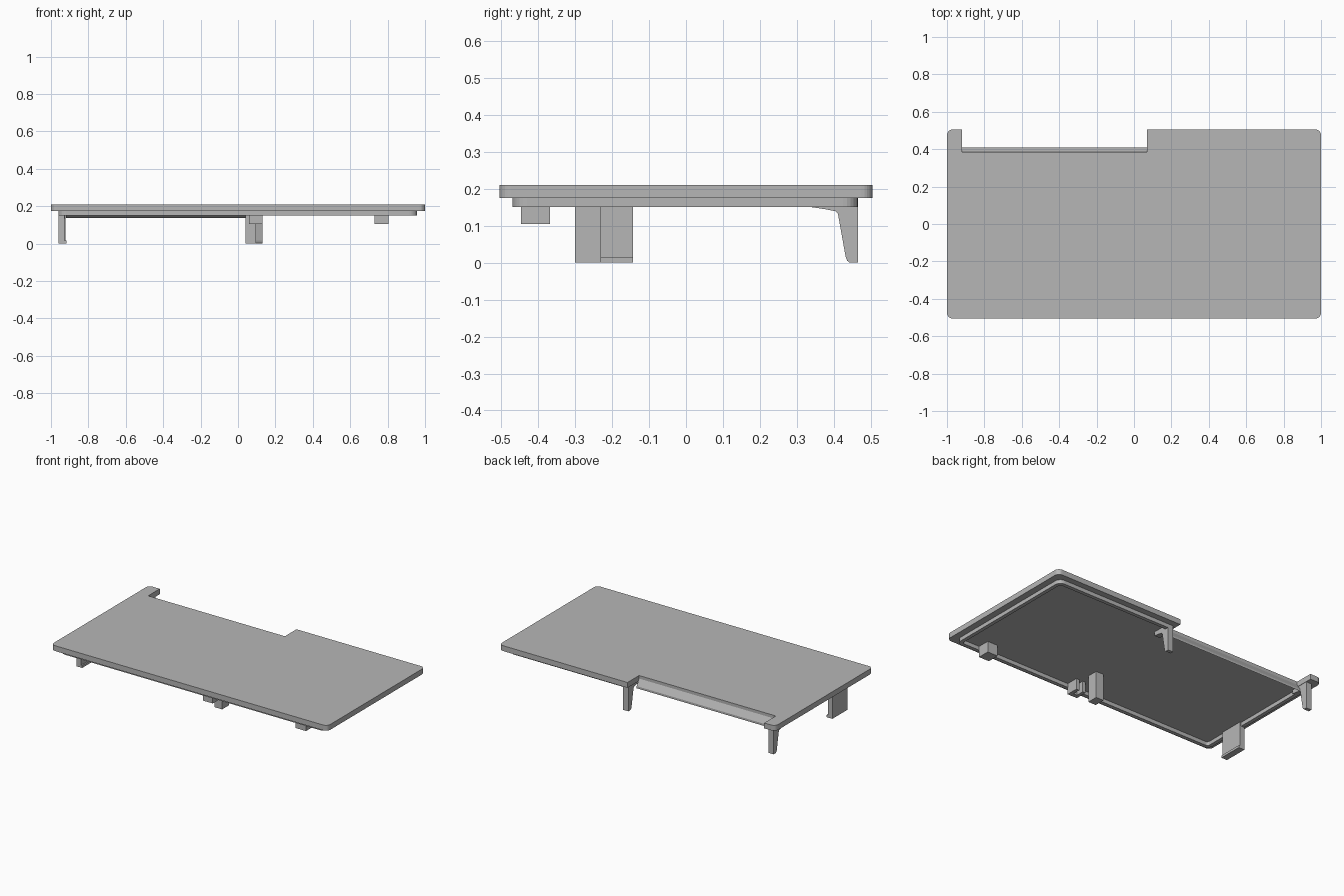
import bpy, bmesh
from math import pi, cos, sin
from mathutils import Vector

if "Cube" in bpy.data.objects:
    bpy.data.objects.remove(bpy.data.objects["Cube"], do_unlink=True)

GREY = (0.47, 0.47, 0.47, 1)
mat = bpy.data.materials.new("plain grey")
mat.use_nodes = True
mat.diffuse_color = GREY
mat.node_tree.nodes["Principled BSDF"].inputs["Base Color"].default_value = GREY

TOP, UNDER, RIM = 0.21, 0.175, 0.15


def prism(name, pts, lo, hi, axis="z"):
    """Extrude a 2D outline: (x, y) along z, or (y, z) along x."""
    place = {"z": lambda a, b, t: (a, b, t), "x": lambda a, b, t: (t, a, b)}[axis]
    bm = bmesh.new()
    face = bm.faces.new([bm.verts.new(place(a, b, lo)) for a, b in pts])
    ext = bmesh.ops.extrude_face_region(bm, geom=[face])
    moved = [v for v in ext["geom"] if isinstance(v, bmesh.types.BMVert)]
    bmesh.ops.translate(bm, verts=moved, vec=Vector(place(0, 0, hi - lo)))
    bmesh.ops.recalc_face_normals(bm, faces=bm.faces)
    me = bpy.data.meshes.new(name)
    bm.to_mesh(me)
    bm.free()
    me.materials.append(mat)
    ob = bpy.data.objects.new(name, me)
    bpy.context.collection.objects.link(ob)
    return ob


def box(name, x0, x1, y0, y1, z0, z1):
    return prism(name, [(x0, y0), (x1, y0), (x1, y1), (x0, y1)], z0, z1)


def corner(x, y, sx, sy, r, steps=6):
    """Counter-clockwise arc for the rounded corner whose tip is (x, y)."""
    start = {(1, 1): 0, (-1, 1): 1, (-1, -1): 2, (1, -1): 3}[(sx, sy)] * pi / 2
    return [(x - sx * r + r * cos(start + pi / 2 * i / steps),
             y - sy * r + r * sin(start + pi / 2 * i / steps)) for i in range(steps + 1)]


# Cover plate with rounded corners and a notch in the back edge
W, D, R = 1.0, 0.505, 0.03
NX0, NX1, NY = -0.92, 0.07, 0.385
lid = (corner(-W, -D, -1, -1, R) + corner(W, -D, 1, -1, R) + corner(W, D, 1, 1, R)
       + [(NX1, D), (NX1, NY), (NX0, NY), (NX0, D)] + corner(-W, D, -1, 1, R))
prism("cover_plate", lid, UNDER, TOP)

# Sloping lip that drops from the edge of the notch
prism("notch_lip", [(NY - 0.025, UNDER), (NY, 0.19), (0.41, 0.15), (0.41, 0.136)],
      NX0, NX1, "x")


# Locating rim under the plate, open along the notch
def rim_path(inset, r):
    x0, x1, y0, y1 = -0.96 + inset, 0.957 - inset, -0.47 + inset, 0.465 - inset
    return ([(x0, 0.35)] + corner(x0, y0, -1, -1, r) + corner(x1, y0, 1, -1, r)
            + corner(x1, y1, 1, 1, r) + [(0.1, y1)])


prism("locating_rim", rim_path(0, 0.04) + rim_path(0.024, 0.016)[::-1], RIM, UNDER)

# Tapered legs either side of the notch
leg = [(0.34, UNDER), (0.34, RIM), (0.38, 0.144), (0.405, 0.139), (0.411, 0.132),
       (0.432, 0.015), (0.436, 0.005), (0.443, 0), (0.465, 0), (0.465, UNDER)]
for name, x in (("right_leg", -0.96), ("left_leg", 0.092)):
    prism(name, leg, x, x + 0.038, "x")

# Side clip with a small catch at its foot
box("side_clip", -0.96, -0.927, -0.3, -0.143, 0, UNDER)
box("clip_catch", -0.93, -0.918, -0.3, -0.143, 0, 0.015)

# Centre post
box("centre_post", 0.04, 0.095, -0.3, -0.23, 0, UNDER)

# Front stops: one solid, one a pocket open at the back and bottom
box("left_stop", 0.73, 0.805, -0.447, -0.368, 0.104, UNDER)
pocket = [(0.06, -0.447), (0.13, -0.447), (0.13, -0.368), (0.108, -0.368),
          (0.108, -0.42), (0.082, -0.42), (0.082, -0.368), (0.06, -0.368)]
prism("centre_stop", pocket, 0.104, UNDER)
